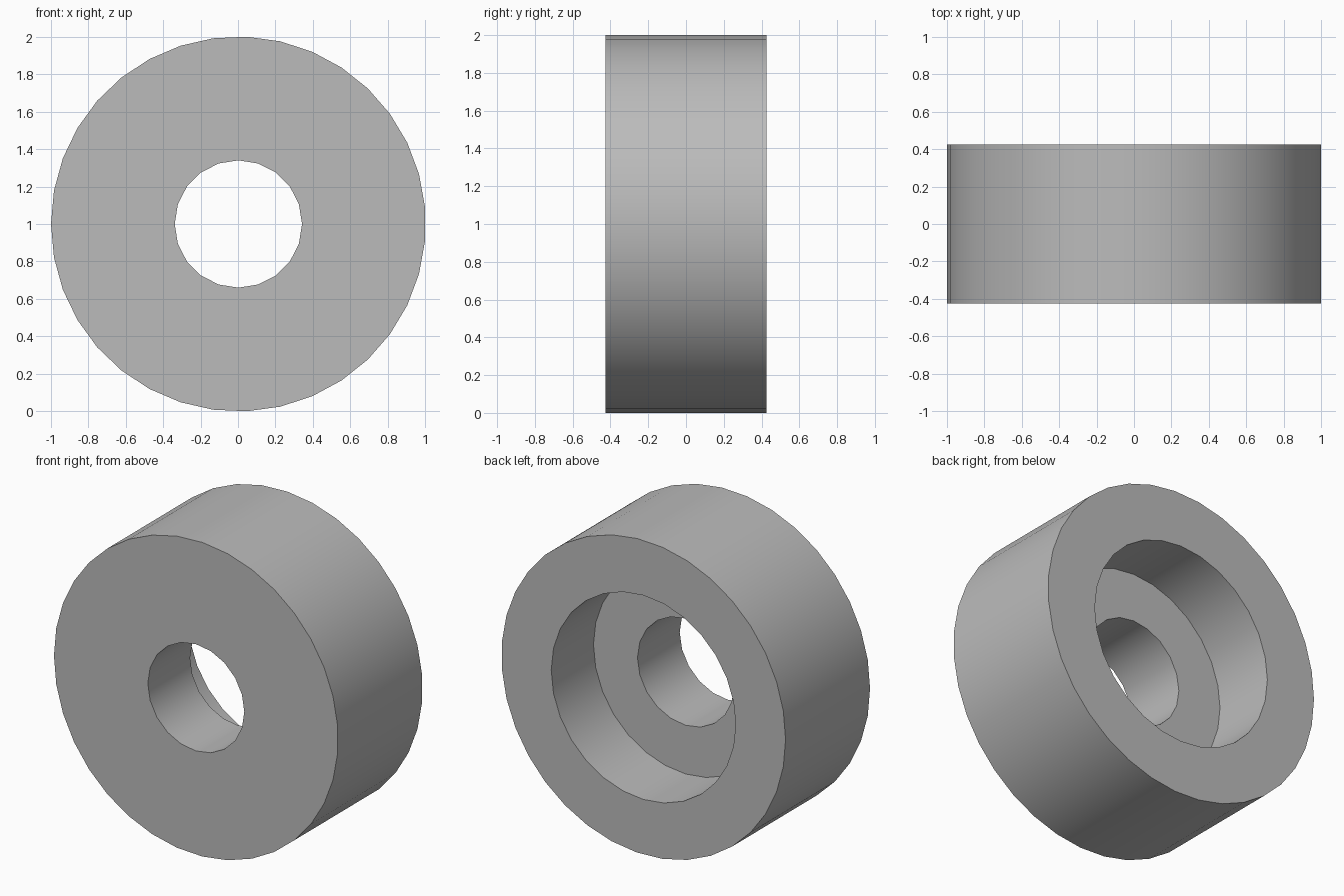
import bpy
import bmesh
from math import pi, cos, sin

default = bpy.data.objects.get("Cube")
if default:
    bpy.data.objects.remove(default, do_unlink=True)

HALF_DEPTH = 0.425
SHIFT_X = 0.002  # centres the odd-sided rim

grey = bpy.data.materials.new("plain_grey")
grey.use_nodes = True
colour = (0.5, 0.5, 0.5, 1)
grey.diffuse_color = colour
grey.node_tree.nodes["Principled BSDF"].inputs["Base Color"].default_value = colour

bm = bmesh.new()


def ring(radius, sides, y):
    """Closed loop of edges around the axle direction."""
    verts = []
    for i in range(sides):
        a = pi - 2 * pi * i / sides
        verts.append(bm.verts.new((SHIFT_X + radius * cos(a), y, 1 + radius * sin(a))))
    edges = [bm.edges.new((verts[i - 1], verts[i])) for i in range(sides)]
    return verts, edges


def wall(radius, sides, y_front, y_back):
    """Cylinder wall; returns its front and back edge loops."""
    front, front_edges = ring(radius, sides, y_front)
    back, back_edges = ring(radius, sides, y_back)
    for i in range(sides):
        bm.faces.new((front[i - 1], front[i], back[i], back[i - 1]))
    return front_edges, back_edges


def flat_ring(outer, inner):
    """Flat face between two loops."""
    bmesh.ops.triangle_fill(bm, edges=outer + inner, use_beauty=True)


# Outer rim, through bore and wide recess in the back
rim_front, rim_back = wall(1.001, 35, -HALF_DEPTH, HALF_DEPTH)
bore_front, bore_back = wall(0.34, 20, -HALF_DEPTH, 0)
recess_floor, recess_back = wall(0.65, 28, 0, HALF_DEPTH)

# Front face, recess floor and back face
flat_ring(rim_front, bore_front)
flat_ring(recess_floor, bore_back)
flat_ring(rim_back, recess_back)

bmesh.ops.recalc_face_normals(bm, faces=bm.faces)
mesh = bpy.data.meshes.new("stepped_bushing")
bm.to_mesh(mesh)
bm.free()
mesh.materials.append(grey)

bushing = bpy.data.objects.new("stepped_bushing", mesh)
bpy.context.collection.objects.link(bushing)
bpy.ops.object.select_all(action="DESELECT")
bushing.select_set(True)
bpy.context.view_layer.objects.active = bushing
bpy.ops.object.shade_smooth_by_angle(angle=pi / 6)
